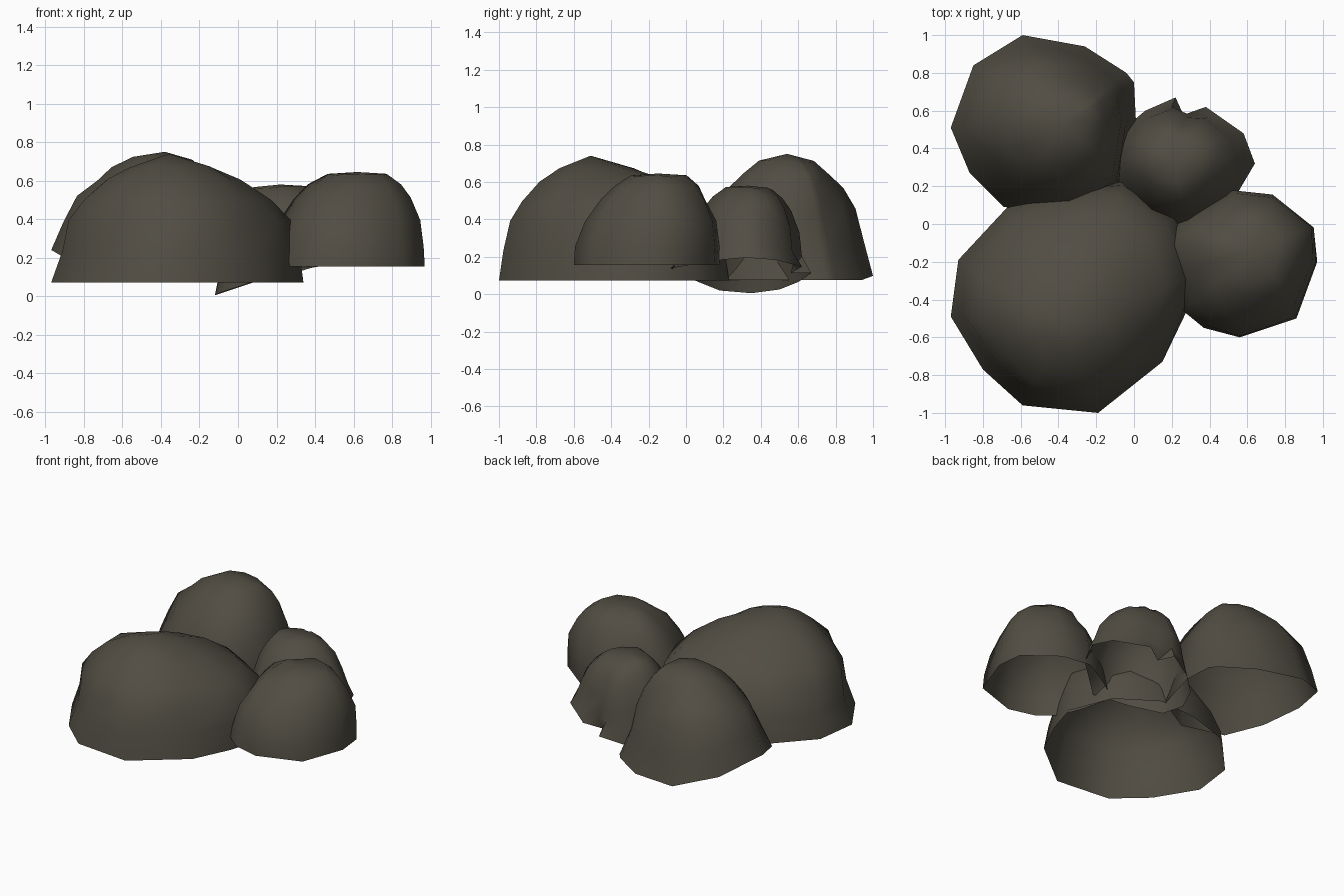
import bpy, bmesh, random
from mathutils import Vector

if "Cube" in bpy.data.objects:
    bpy.data.objects.remove(bpy.data.objects["Cube"])

random.seed(4)

stone = bpy.data.materials.new("dark olive stone")
stone.diffuse_color = (0.082, 0.074, 0.056, 1)
stone.use_nodes = True
stone.node_tree.nodes["Principled BSDF"].inputs["Base Color"].default_value = stone.diffuse_color


def dome(name, rim, rim_z, apex, profile, bump, even=0.0, lobes=()):
    """Open-bottomed lumpy dome: rings shrink from the rim to the apex.
    lobes: (dx, dy, amount) swell or pinch the mid height on one side."""
    bm = bmesh.new()
    cx = (min(p[0] for p in rim) + max(p[0] for p in rim)) / 2
    cy = (min(p[1] for p in rim) + max(p[1] for p in rim)) / 2
    centre = Vector((cx, cy))
    top = Vector(apex[:2])
    n = len(rim)
    pts = [Vector(p) for p in rim]
    # outline with rim notches evened out, used above the rim
    soft = [pts[i].lerp((pts[i - 1] + pts[(i + 1) % n]) / 2, even) for i in range(n)]
    rings = []
    for h, s in profile:
        ring = []
        c = centre.lerp(top, h ** 2)
        for q in (soft if h > 0 else pts):
            k = s + (random.uniform(-bump, bump) if h > 0 else 0)
            out = (q - centre).normalized()
            for dx, dy, amount in lobes:
                d = max(0, out.dot(Vector((dx, dy)).normalized()))
                k += amount * 4 * h * (1 - h) * d * d
            p = c + (q - centre) * k
            z0 = rim_z(q.x, q.y)
            z = z0 + (apex[2] - z0) * h
            if h > 0:
                z += random.uniform(-bump, bump) * 0.3
            ring.append(bm.verts.new((p.x, p.y, z)))
        rings.append(ring)
    for a, b in zip(rings, rings[1:]):
        for i in range(n):
            j = (i + 1) % n
            bm.faces.new((a[i], a[j], b[j], b[i]))
    tip = bm.verts.new(apex)
    for i in range(n):
        bm.faces.new((rings[-1][i], rings[-1][(i + 1) % n], tip))
    bmesh.ops.triangulate(bm, faces=bm.faces[:])
    for f in bm.faces:
        f.smooth = True
    for e in bm.edges:
        if e.is_manifold and e.calc_face_angle() > 0.9:
            e.smooth = False
    me = bpy.data.meshes.new(name)
    bm.to_mesh(me)
    bm.free()
    me.materials.append(stone)
    ob = bpy.data.objects.new(name, me)
    bpy.context.collection.objects.link(ob)


LOW = [(0, 1), (0.25, 0.95), (0.48, 0.87), (0.64, 0.75), (0.8, 0.53), (0.9, 0.33)]
TALL = [(0, 1), (0.28, 0.94), (0.55, 0.83), (0.72, 0.67), (0.84, 0.52), (0.94, 0.33)]
BOXY = [(0, 1), (0.2, 0.97), (0.48, 0.88), (0.72, 0.72), (0.86, 0.57), (0.97, 0.38)]

# Large front boulder
dome("front_boulder",
     [(0.34, -0.25), (0.22, 0.05), (-0.05, 0.23), (-0.35, 0.2), (-0.66, 0.1), (-0.93, -0.19),
      (-0.97, -0.49), (-0.8, -0.77), (-0.59, -0.96), (-0.19, -1.0), (0.15, -0.73), (0.27, -0.48)],
     lambda x, y: 0.072, (-0.36, -0.51, 0.74), LOW, 0.02,
     lobes=[(-1, -1, -0.06), (1, 1, 0.06)])

# Back left boulder, rim lifted on its outer side
dome("back_boulder",
     [(0.01, 0.55), (0.0, 0.75), (-0.04, 0.8), (-0.26, 0.94), (-0.59, 1.0), (-0.85, 0.84),
      (-0.97, 0.51), (-0.87, 0.27), (-0.69, 0.09), (-0.35, 0.06), (-0.08, 0.22)],
     lambda x, y: 0.075 + 0.165 * abs(x / 0.97) ** 4, (-0.38, 0.54, 0.75), TALL, 0.02,
     lobes=[(1, 1, -0.11), (-1, -1, -0.1)])

# Right boulder
dome("right_boulder",
     [(0.97, -0.2), (0.95, -0.02), (0.73, 0.15), (0.52, 0.18), (0.36, 0.09), (0.22, 0.0),
      (0.15, -0.12), (0.19, -0.28), (0.26, -0.46), (0.37, -0.55), (0.56, -0.6), (0.86, -0.5)],
     lambda x, y: 0.155, (0.62, -0.15, 0.645), BOXY, 0.02, lobes=[(1, 1, 0.07)])

# Small middle boulder, tipped over to one side, with a notched rim
dome("middle_boulder",
     [(0.64, 0.32), (0.58, 0.48), (0.38, 0.62), (0.27, 0.56), (0.22, 0.67), (0.06, 0.6),
      (-0.06, 0.5), (-0.12, 0.35), (-0.09, 0.18), (0.08, 0.04), (0.28, -0.08), (0.54, 0.15)],
     lambda x, y: 0.035 + 0.25 * x + 0.1 * max(0, abs(y - 0.35) - 0.1),
     (0.22, 0.33, 0.58), BOXY, 0.02, even=0.4)
